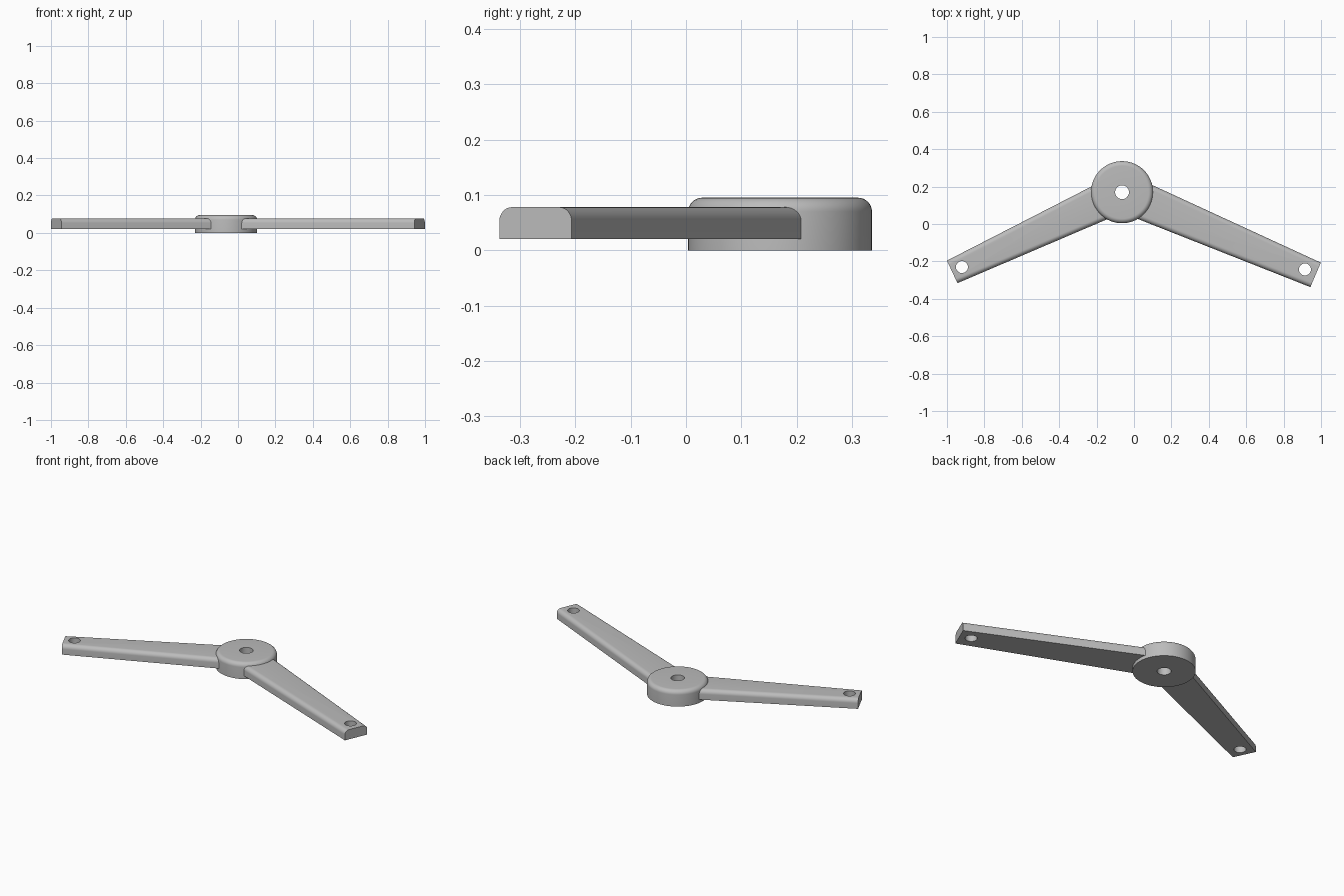
import bpy, bmesh, math
from mathutils import Vector, Matrix

if "Cube" in bpy.data.objects:
    bpy.data.objects.remove(bpy.data.objects["Cube"], do_unlink=True)

HUB = Vector((-0.064, 0.17, 0))
ROUND = 0.025
STEPS = 8

grey = bpy.data.materials.new("plain_grey")
grey.use_nodes = True
grey.diffuse_color = (0.5, 0.5, 0.5, 1)
grey.node_tree.nodes["Principled BSDF"].inputs["Base Color"].default_value = (0.5, 0.5, 0.5, 1)


def add_object(name, bm):
    bmesh.ops.recalc_face_normals(bm, faces=bm.faces)
    mesh = bpy.data.meshes.new(name)
    bm.to_mesh(mesh)
    bm.free()
    mesh.materials.append(grey)
    obj = bpy.data.objects.new(name, mesh)
    bpy.context.collection.objects.link(obj)
    return obj


def activate(obj):
    bpy.ops.object.select_all(action='DESELECT')
    obj.select_set(True)
    bpy.context.view_layer.objects.active = obj


def smooth(obj):
    activate(obj)
    bpy.ops.object.shade_smooth_by_angle(angle=math.radians(35))


def rounded_corner(edge, top):
    """Quarter arc from the vertical side up to the flat top."""
    angles = [math.pi / 2 * i / STEPS for i in range(STEPS + 1)]
    return [(edge - ROUND + ROUND * math.cos(a), top - ROUND + ROUND * math.sin(a)) for a in angles]


# Pivot hub: rounded disc with a centre hole, turned from a profile
def make_hub(radius, height, bore):
    profile = [(bore, 0), (radius, 0)] + rounded_corner(radius, height) + [(bore, height)]
    bm = bmesh.new()
    verts = [bm.verts.new((r, 0, z)) for r, z in profile]
    edges = [bm.edges.new((v, verts[(i + 1) % len(verts)])) for i, v in enumerate(verts)]
    bmesh.ops.spin(bm, geom=verts + edges, cent=(0, 0, 0), axis=(0, 0, 1),
                   angle=math.tau, steps=64, use_merge=True)
    bmesh.ops.remove_doubles(bm, verts=bm.verts, dist=1e-5)
    obj = add_object("pivot_hub", bm)
    obj.location = HUB
    smooth(obj)


# Tapered arm: rounded section lofted from hub to tip, drilled near the tip
def make_arm(name, tip, root_half, tip_half, hole, bottom=0.02, top=0.078):
    offset = Vector((*tip, 0)) - HUB
    bm = bmesh.new()
    rings = []
    for along, half in ((0.08, root_half), (offset.length, tip_half)):
        right = [(half, bottom)] + rounded_corner(half, top)
        section = right + [(-y, z) for y, z in reversed(right)]
        rings.append([bm.verts.new((along, y, z)) for y, z in section])
    count = len(rings[0])
    for i in range(count):
        j = (i + 1) % count
        bm.faces.new((rings[0][i], rings[0][j], rings[1][j], rings[1][i]))
    for ring in rings:
        bm.faces.new(ring)
    arm = add_object(name, bm)
    arm.location = HUB
    arm.rotation_euler.z = math.atan2(offset.y, offset.x)

    drill = bmesh.new()
    bmesh.ops.create_cone(drill, cap_ends=True, segments=40, radius1=0.032, radius2=0.032,
                          depth=0.4, matrix=Matrix.Translation((*hole, 0.05)))
    cutter = add_object(name + "_drill", drill)
    cutter.hide_render = True
    cut = arm.modifiers.new("hole", 'BOOLEAN')
    cut.operation = 'DIFFERENCE'
    cut.solver = 'EXACT'
    cut.object = cutter
    activate(arm)
    bpy.ops.object.modifier_apply(modifier=cut.name)
    bpy.data.objects.remove(cutter, do_unlink=True)
    smooth(arm)


make_hub(0.166, 0.095, 0.037)
make_arm("right_arm", (-0.972, -0.256), 0.099, 0.0665, (-0.92, -0.23))
make_arm("left_arm", (0.971, -0.272), 0.1, 0.071, (0.914, -0.243))
